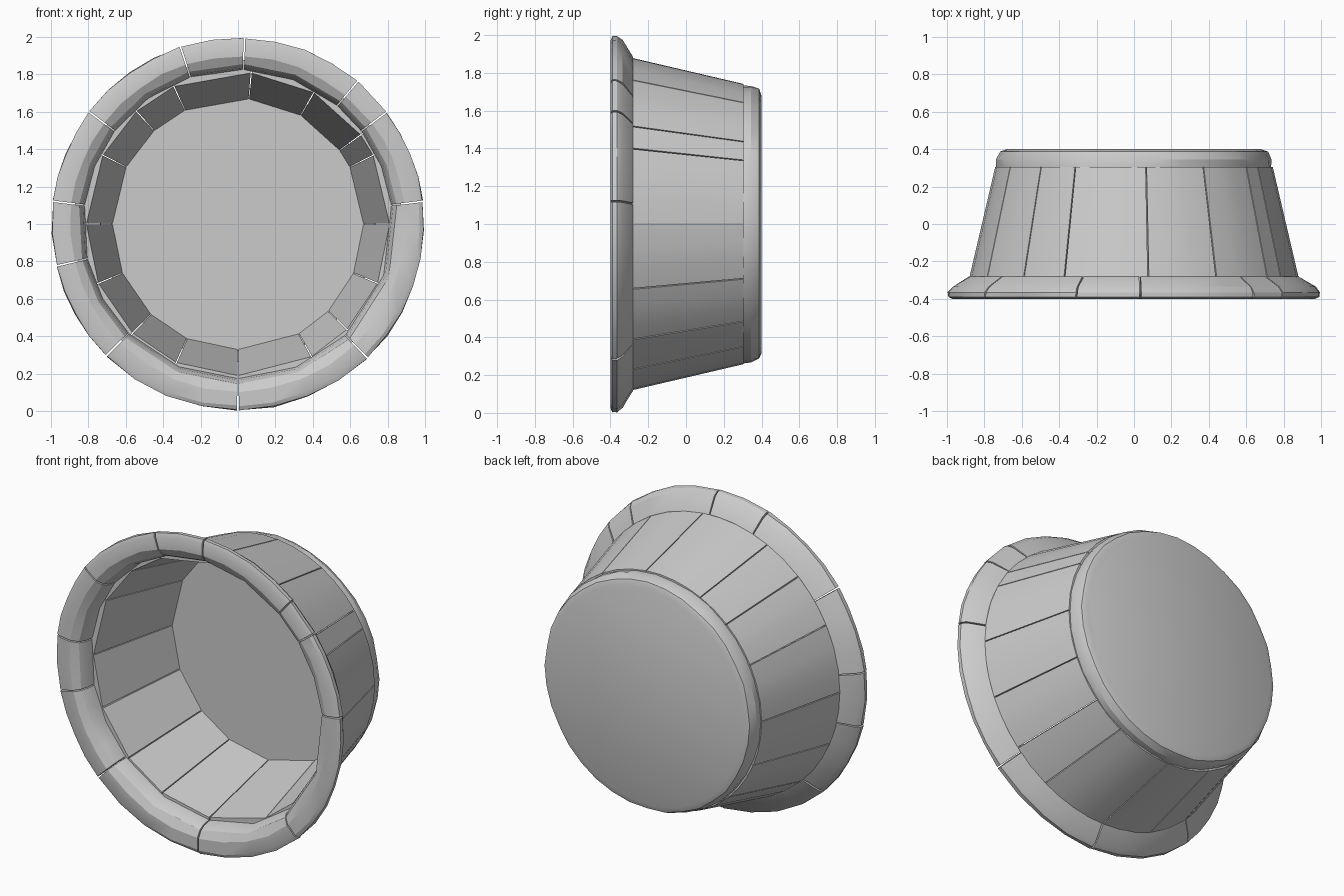
import bpy, bmesh, math, random
from mathutils import Vector

if "Cube" in bpy.data.objects:
    bpy.data.objects.remove(bpy.data.objects["Cube"])

random.seed(4)
D = math.radians


def finish(bm, name, angle=25):
    bmesh.ops.recalc_face_normals(bm, faces=bm.faces)
    me = bpy.data.meshes.new(name)
    bm.to_mesh(me)
    bm.free()
    ob = bpy.data.objects.new(name, me)
    bpy.context.collection.objects.link(ob)
    bpy.ops.object.select_all(action='DESELECT')
    ob.select_set(True)
    bpy.context.view_layer.objects.active = ob
    bpy.ops.object.shade_smooth_by_angle(angle=D(angle))
    return ob


def ring_piece(name, a0, a1, profile, gap, chords=1, step=8, jitter=0.0):
    """Closed wedge of a ring about the y axis.
    profile: (radius, y, flat); flat points follow straight chords."""
    n = chords * max(1, round((a1 - a0) / chords / step))
    a0, a1 = a0 + gap, a1 - gap
    span = (a1 - a0) / chords
    bm = bmesh.new()
    rows = []
    for i in range(n + 1):
        a = a0 + (a1 - a0) * i / n
        k = min(int((a - a0) / span + 1e-6), chords - 1)
        mid = a0 + span * (k + 0.5)
        row = []
        for r, y, flat in profile:
            if flat:
                r *= math.cos(D(span / 2)) / math.cos(D(a - mid))
            else:
                r -= random.uniform(0, jitter)
            row.append(bm.verts.new((r * math.cos(D(a)), y, 1 + r * math.sin(D(a)))))
        rows.append(row)
    m = len(profile)
    for p, q in zip(rows, rows[1:]):
        for j in range(m):
            bm.faces.new((p[j], p[(j + 1) % m], q[(j + 1) % m], q[j]))
    bm.faces.new(rows[0])
    bm.faces.new(rows[-1])
    return finish(bm, name)


# Tapered wall: staves flat inside, rounded outside
stave_cuts = [27, 36, 60, 85, 115, 132, 153, 180, 203, 226, 246, 270, 299, 316, 337, 360]
stave = [(0.81, -0.285, True), (0.88, -0.285, False),
         (0.742, 0.305, False), (0.67, 0.305, True)]
for i, a in enumerate(stave_cuts):
    b = stave_cuts[i + 1] if i + 1 < len(stave_cuts) else stave_cuts[0] + 360
    ring_piece(f"wall_stave_{i + 1}", a, b, stave, 0.2)

# Flared rim in chunks of uneven length
rim_cuts = [7, 37, 50, 88, 108, 143, 173, 193, 225, 270, 314]
rim = [(0.825, -0.28, True), (0.885, -0.28, False), (0.975, -0.335, False),
       (0.999, -0.365, False), (0.998, -0.39, False), (0.975, -0.4, False),
       (0.90, -0.4, False), (0.855, -0.375, True), (0.835, -0.34, True)]
for i, a in enumerate(rim_cuts):
    b = rim_cuts[i + 1] if i + 1 < len(rim_cuts) else rim_cuts[0] + 360
    ring_piece(f"rim_chunk_{i + 1}", a, b, rim, 0.25,
               chords=2 if b - a > 28 else 1, step=9, jitter=0.007)

# Closed base disc with a worn, rounded edge
bm = bmesh.new()
N = 36
base = [(0.738, 0.302), (0.738, 0.345), (0.718, 0.387), (0.685, 0.4)]
rings = []
for r, y in base:
    ring = []
    for i in range(N):
        a = 2 * math.pi * i / N
        rr = r - random.uniform(0, 0.008)
        ring.append(bm.verts.new((rr * math.cos(a), y, 1 + rr * math.sin(a))))
    rings.append(ring)
for p, q in zip(rings, rings[1:]):
    for i in range(N):
        j = (i + 1) % N
        bm.faces.new((p[i], p[j], q[j], q[i]))
bm.faces.new(rings[0])
bm.faces.new(rings[-1])
finish(bm, "base_disc")
